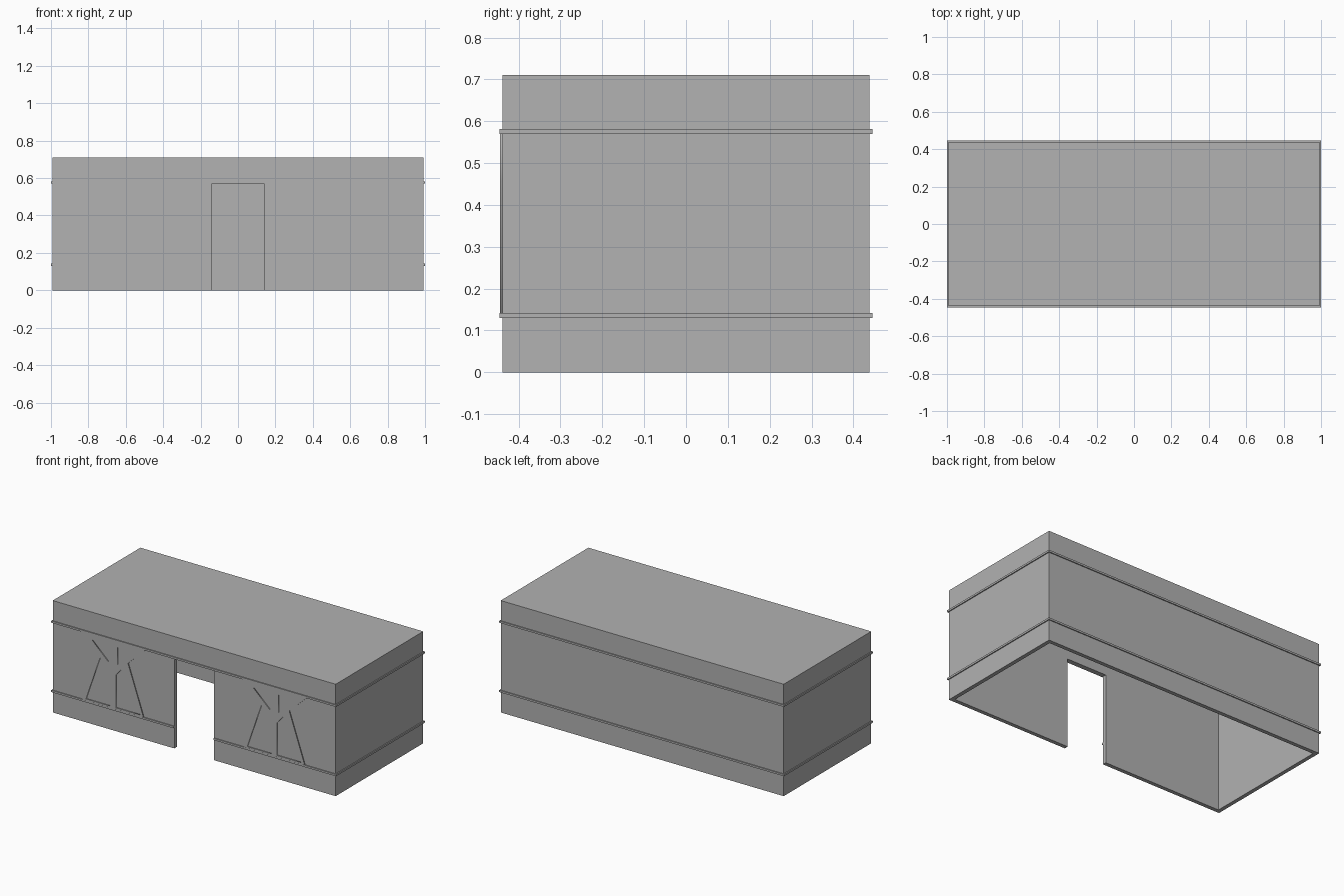
import bpy

old = bpy.data.objects.get("Cube")
if old:
    bpy.data.objects.remove(old, do_unlink=True)

grey = bpy.data.materials.new("plain grey")
grey.use_nodes = True
grey.diffuse_color = (0.445, 0.445, 0.445, 1)
grey.node_tree.nodes["Principled BSDF"].inputs["Base Color"].default_value = grey.diffuse_color

HX, HY, TOP = 0.993, 0.439, 0.71     # outer half sizes and height of the walls
WALL = 0.025
DOOR, DOOR_TOP = 0.14, 0.57          # half width and height of the doorway
RIM = 0.0065                         # how far the trim stands out


def box(name, low, high):
    bpy.ops.mesh.primitive_cube_add(size=1, location=[(a + b) / 2 for a, b in zip(low, high)])
    ob = bpy.context.object
    ob.name = name
    ob.scale = [b - a for a, b in zip(low, high)]
    bpy.ops.object.transform_apply(location=False, rotation=False, scale=True)
    ob.data.materials.append(grey)
    return ob


def cut(target, cutter):
    mod = target.modifiers.new("cut", 'BOOLEAN')
    mod.operation = 'DIFFERENCE'
    mod.object = cutter
    bpy.context.view_layer.objects.active = target
    bpy.ops.object.modifier_apply(modifier=mod.name)
    bpy.data.objects.remove(cutter, do_unlink=True)


# Hollow body, open underneath, with a doorway in the front wall
body = box("body_shell", (-HX, -HY, 0), (HX, HY, TOP))
cut(body, box("cavity", (-HX + WALL, -HY + WALL, -0.1), (HX - WALL, HY - WALL, TOP - WALL)))
cut(body, box("doorway", (-DOOR, -HY - 0.1, -0.1), (DOOR, -HY + 0.1, DOOR_TOP)))

# Trim bands around the walls; the lower one stops at the doorway
X, Y, IN = HX + RIM, HY + RIM, 0.005
for name, z0, z1 in (("lower", 0.13, 0.142), ("upper", 0.57, 0.582)):
    box(name + "_trim_back", (-X, HY - IN, z0), (X, Y, z1))
    for side, s in (("left", 1), ("right", -1)):
        a, b = sorted((s * (HX - IN), s * X))
        box(f"{name}_trim_{side}", (a, -HY + IN, z0), (b, HY - IN, z1))
        if name == "lower":
            a, b = sorted((s * DOOR, s * X))
            box(f"{name}_trim_front_{side}", (a, -Y, z0), (b, -HY + IN, z1))
    if name == "upper":
        box(name + "_trim_front", (-X, -Y, z0), (X, -HY + IN, z1))

# Raised timber frames: a half outline and half openings, mirrored about the post
half = [(0.225, 0.57), (0.105, 0.457), (0.214, 0.142)]
openings = [
    [(0.03, 0.537), (0.147, 0.537), (0.03, 0.427)],
    [(0.02, 0.36), (0.091, 0.44), (0.19, 0.152), (0.02, 0.152)],
]


def mirrored(points):
    return [(-x, z) for x, z in reversed(points)]


for side, centre in (("left", 0.566), ("right", -0.566)):
    curve = bpy.data.curves.new(side + "_timber_frame", 'CURVE')
    curve.dimensions = '2D'
    curve.fill_mode = 'BOTH'
    curve.extrude = 0.004
    loops = [half + mirrored(half)] + openings + [mirrored(o) for o in openings]
    for loop in loops:
        spline = curve.splines.new('POLY')
        spline.points.add(len(loop) - 1)
        for point, (x, z) in zip(spline.points, loop):
            point.co = (x, z, 0, 1)
        spline.use_cyclic_u = True
    frame = bpy.data.objects.new(side + "_timber_frame", curve)
    bpy.context.collection.objects.link(frame)
    frame.location = (centre, -HY - 0.002, 0)
    frame.rotation_euler = (1.5708, 0, 0)
    curve.materials.append(grey)
    bpy.ops.object.select_all(action='DESELECT')
    frame.select_set(True)
    bpy.context.view_layer.objects.active = frame
    bpy.ops.object.convert(target='MESH')
